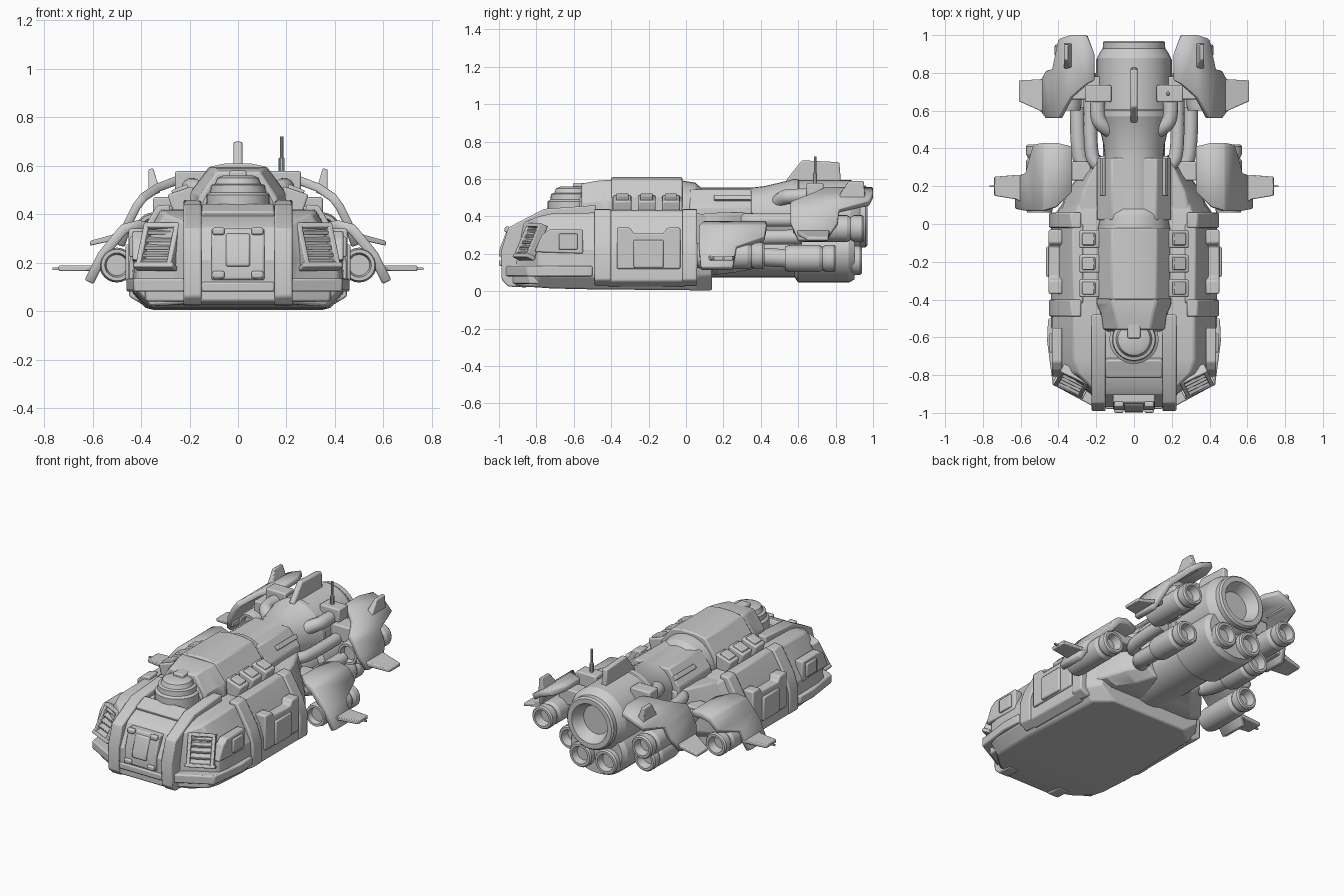
import bpy, bmesh, math
from mathutils import Vector, Euler

if "Cube" in bpy.data.objects:
    bpy.data.objects.remove(bpy.data.objects["Cube"], do_unlink=True)

GREY = (0.6, 0.6, 0.6, 1)
mat = bpy.data.materials.new("light grey")
mat.use_nodes = True
mat.diffuse_color = GREY
mat.node_tree.nodes["Principled BSDF"].inputs["Base Color"].default_value = GREY
meshes = []


def finish(name, bm, bevel=0.0, mirror=False):
    bmesh.ops.recalc_face_normals(bm, faces=bm.faces)
    me = bpy.data.meshes.new(name)
    bm.to_mesh(me)
    bm.free()
    me.materials.append(mat)
    ob = bpy.data.objects.new(name, me)
    bpy.context.collection.objects.link(ob)
    if bevel:
        m = ob.modifiers.new("Bevel", "BEVEL")
        m.width, m.segments, m.limit_method = bevel, 2, "ANGLE"
        m.angle_limit = math.radians(35)
    if mirror:
        ob.modifiers.new("Mirror", "MIRROR")
    meshes.append(ob)
    return ob


def skin(name, rings, bevel=0.0, mirror=False):
    """Closed rings of points joined in order and capped."""
    bm = bmesh.new()
    vs = [[bm.verts.new(p) for p in r] for r in rings]
    n = len(vs[0])
    for a, b in zip(vs, vs[1:]):
        for i in range(n):
            bm.faces.new((a[i], a[(i + 1) % n], b[(i + 1) % n], b[i]))
    bm.faces.new(vs[0])
    bm.faces.new(vs[-1])
    return finish(name, bm, bevel, mirror)


def extrude(name, axis, pts, a, b, bevel=0.008, mirror=False):
    """Polygon in the plane across the axis, pushed from a to b."""
    put = {"x": lambda p, t: (t, p[0], p[1]), "y": lambda p, t: (p[0], t, p[1]),
           "z": lambda p, t: (p[0], p[1], t)}[axis]
    return skin(name, [[put(p, t) for p in pts] for t in (a, b)], bevel, mirror)


def lathe(name, c, prof, axis="y", sz=1, n=32, mirror=False):
    """Rings (position, radius) about an axis through c."""
    rings = []
    for t, r in prof:
        ring = []
        for i in range(n):
            u, v = r * math.cos(math.tau * i / n), r * sz * math.sin(math.tau * i / n)
            ring.append((c[0] + u, t, c[1] + v) if axis == "y" else (c[0] + u, c[1] + v, t))
        rings.append(ring)
    return skin(name, rings, 0, mirror)


def box(name, c, size, rot=(0, 0, 0), bevel=0.008, mirror=False):
    bm = bmesh.new()
    bmesh.ops.create_cube(bm, size=1)
    e = Euler([math.radians(a) for a in rot])
    for v in bm.verts:
        q = Vector([k * s for k, s in zip(v.co, size)])
        q.rotate(e)
        v.co = q + Vector(c)
    return finish(name, bm, bevel, mirror)


def loft(name, rows, bevel=0.01):
    """Rows: y, floor half width, floor z, half width, low z, mid z, roof half width, roof z."""
    rings = []
    for y, wb, zb, w, zl, zm, wt, zt in rows:
        half = [(wb, zb), (w, zl), (w * 0.98, zm), (wt, zt)]
        rings.append([(x, y, z) for x, z in half] + [(-x, y, z) for x, z in half[::-1]])
    return skin(name, rings, bevel)


def plate(name, stations, thick):
    """Folded wing skin through stations x, z, y front, y back."""
    bm = bmesh.new()
    vs = [(bm.verts.new((x, a, z)), bm.verts.new((x, b, z))) for x, z, a, b in stations]
    for p, q in zip(vs, vs[1:]):
        bm.faces.new((p[0], p[1], q[1], q[0]))
    ob = finish(name, bm)
    m = ob.modifiers.new("Solidify", "SOLIDIFY")
    m.thickness, m.offset, m.use_even_offset = thick, 0, True
    m = ob.modifiers.new("Bevel", "BEVEL")
    m.width, m.limit_method = 0.006, "ANGLE"
    ob.modifiers.new("Mirror", "MIRROR")


def pipes(name, pts, r):
    cu = bpy.data.curves.new(name, "CURVE")
    cu.dimensions, cu.bevel_depth, cu.bevel_resolution = "3D", r, 5
    cu.use_fill_caps = True
    for s in (1, -1):
        sp = cu.splines.new("NURBS")
        sp.points.add(len(pts) - 1)
        for p, (x, y, z) in zip(sp.points, pts):
            p.co = (s * x, y, z, 1)
        sp.order_u, sp.use_endpoint_u = 3, True
    cu.materials.append(mat)
    bpy.context.collection.objects.link(bpy.data.objects.new(name, cu))


def thruster(name, c, y0, y1, r):
    """Pair of pods with a recessed intake and a stepped, hollow nozzle."""
    lathe(name, c, [(y0 + .03, r * .6), (y0, r * .7), (y0, r * .9), (y0 + .03, r),
                    (y1 - .09, r), (y1 - .07, r * .85), (y1 - .05, r), (y1 - .01, r),
                    (y1, r * .9), (y1, r * .7), (y1 - .05, r * .55)], n=24, mirror=True)


# Hull
loft("hull", [(-.97, .17, .04, .20, .10, .15, .18, .21), (-.90, .24, .03, .23, .09, .2, .2, .345),
              (-.87, .29, .025, .27, .09, .22, .22, .365), (-.79, .36, .02, .42, .09, .22, .30, .40),
              (-.72, .37, .015, .435, .08, .22, .32, .415),
              (-.5, .38, .01, .44, .08, .22, .32, .42), (.05, .36, .005, .42, .08, .22, .31, .42),
              (.14, .26, .005, .36, .08, .22, .28, .40)])
loft("rear_shoulders", [(.04, .3, .09, .40, .12, .25, .3, .41), (.17, .28, .09, .36, .12, .25, .27, .42),
                        (.26, .2, .1, .29, .15, .25, .23, .42), (.36, .14, .12, .2, .17, .25, .18, .42)])
skirt = [(.2, -.975), (.43, -.85), (.46, -.62), (.455, -.5), (.3, -.5), (.2, -.8)]
extrude("skirt", "z", skirt, .08, .135, mirror=True)
skirt_lip = [(.2, -.94), (.38, -.84), (.4, -.6), (.3, -.5), (.2, -.8)]
extrude("skirt_lip", "z", skirt_lip, .04, .09, mirror=True)

# Nose frame and hatch
extrude("nose_rib", "x", [(-.85, .02), (-.95, .025), (-.985, .06), (-.99, .21), (-.95, .34), (-.76, .44),
                          (-.48, .46), (-.48, .4), (-.72, .36), (-.85, .2)], .15, .225, mirror=True)
extrude("nose_hatch", "x", [(-.9, .12), (-.985, .13), (-.985, .22), (-.945, .34), (-.85, .34)], -.11, .11)
extrude("hatch_panel", "x", [(-.9, .18), (-1, .185), (-.995, .23), (-.96, .32), (-.88, .32)], -.05, .05)
for z, y in ((.15, -.985), (.33, -.955)):
    box("hatch_hinge", (.08, y, z), (.05, .03, .03), mirror=True)
box("nose_sill", (0, -.955, .1), (.3, .05, .04))
box("brow", (0, -.76, .405), (.3, .1, .05), (20, 0, 0))

# Headlamp louvres and side windows
TILT = (-25, 0, 26)
LAMP = Vector((.325, -.832, .265))
for name, u, v, w, h in (("lamp_top", 0, .09, .16, .022), ("lamp_base", 0, -.09, .18, .022),
                         ("lamp_edge", .07, 0, .022, .2), ("lamp_edge", -.07, 0, .022, .2)):
    off = Vector((u, 0, v))
    off.rotate(Euler([math.radians(a) for a in TILT]))
    box(name, LAMP + off, (w, .05, h), TILT, .005, True)
for i in range(-2, 3):
    box("lamp_slat", LAMP + Vector((-.006 * i, .015 * i, .031 * i)), (.13, .04, .015), (15, 0, 26), .003, True)
extrude("side_window", "x", [(-.81, .21), (-.55, .2), (-.55, .33), (-.73, .33), (-.77, .3)], .38, .435, mirror=True)
box("window_pane", (.432, -.63, .265), (.03, .1, .085), bevel=.006, mirror=True)

# Side doors
ARCH = [(.28, .4), (.28, .44), (.335, .435), (.42, .29), (.45, .2), (.45, .06), (.4, .03), (.3, .06)]
for a, b in ((-.49, -.4), (-.02, .06)):
    extrude("door_arch", "y", ARCH, a, b, mirror=True)
extrude("door_wall", "y", [(x - .01, z - .006) for x, z in ARCH], -.42, 0, mirror=True)
extrude("door", "x", [(-.37, .12), (-.03, .12), (-.03, .34), (-.1, .34), (-.12, .31), (-.28, .31),
                      (-.3, .34), (-.37, .34)], .38, .452, mirror=True)
box("door_panel", (.44, -.2, .2), (.05, .16, .15), mirror=True)

# Spine, roof canopy and turret
lathe("spine", (0, .4), [(-.57, .14), (-.55, .165), (-.4, .195), (-.04, .195), (.05, .18), (.08, .155),
                         (.36, .155), (.42, .162), (.56, .195), (.57, .2), (.6, .2), (.605, .195),
                         (.88, .195), (.91, .18), (.93, .165), (.96, .165), (.97, .155), (.97, .125), (.9, .09)])
extrude("roof_canopy", "y", [(-.195, .4), (-.19, .5), (-.12, .595), (-.05, .61), (.05, .61), (.12, .595),
                             (.19, .5), (.195, .4)], -.4, -.02)
loft("deck_collar", [(-.56, .16, .36, .165, .4, .47, .09, .575), (-.48, .17, .36, .175, .4, .48, .1, .59),
                     (-.42, .195, .36, .2, .4, .49, .115, .595), (-.39, .195, .36, .2, .4, .49, .115, .595)])
extrude("neck_collar", "y", [(-.2, .36), (-.195, .45), (-.12, .545), (.12, .545), (.195, .45), (.2, .36)], .02, .35)
box("neck_slot", (.162, .25, .495), (.03, .2, .03), (0, 52, 0), .005, True)
lathe("turret", (0, -.61), [(.4, .13), (.48, .13), (.49, .115), (.52, .112), (.525, .095), (.55, .085), (.56, .06)], "z")
box("turret_sight", (0, -.55, .55), (.07, .11, .06))
for y in (-.34, -.21, -.08):
    box("roof_vent", (.225, y, .455), (.11, .095, .09), (0, 18, 0), mirror=True)
    box("vent_cap", (.235, y, .49), (.07, .065, .045), (0, 22, 0), .005, True)

# Lower rear body and main thrusters
lathe("lower_body", (0, .21), [(.1, .165), (.58, .165), (.6, .2), (.87, .2), (.9, .18)], sz=.82)
thruster("lower_thruster", (.09, .165), .7, .94, .078)
thruster("side_thruster", (.265, .175), .53, .8, .073)
pipes("lower_pipe", [(.26, .57, .175), (.26, .42, .18), (.24, .32, .2), (.1, .28, .2)], .05)
pipes("outer_pipe", [(.3, .62, .29), (.3, .42, .29), (.27, .28, .28), (.12, .26, .27)], .04)
pipes("inner_pipe", [(.23, .66, .38), (.235, .4, .38), (.2, .3, .38), (.1, .26, .38)], .036)
pipes("top_pipe", [(.19, .68, .51), (.2, .57, .51), (.16, .51, .5), (.1, .48, .46)], .04)

# Top fin, pipe blocks and antenna
extrude("top_fin", "x", [(.53, .56), (.54, .6), (.62, .7), (.82, .69), (.83, .56)], -.018, .018)
box("pipe_block", (.19, .69, .535), (.14, .09, .085), mirror=True)
lathe("antenna", (.18, .69), [(.55, .012), (.63, .012), (.635, .007), (.72, .007)], "z", n=10)

# Front wings
plate("front_wing", [(.33, .34, .17, .41), (.41, .355, .09, .43), (.47, .34, .07, .43), (.52, .28, .07, .42),
                     (.56, .23, .07, .27), (.615, .12, .08, .25)], .04)
extrude("front_fin", "z", [(.55, .08), (.62, .13), (.74, .15), (.74, .25), (.62, .26), (.55, .26)], .165, .188, .005, True)
box("fin_needle", (.75, .2, .175), (.03, .01, .01), bevel=0, mirror=True)
box("front_wing_arm", (.33, .28, .31), (.2, .1, .06), mirror=True)
thruster("front_pod", (.5, .19), .06, .42, .072)

# Rear wings
plate("rear_wing", [(.21, .54, .76, .9), (.25, .54, .74, 1), (.33, .51, .67, 1), (.39, .47, .56, .98),
                    (.42, .43, .56, .82), (.455, .36, .56, .81), (.485, .27, .6, .75)], .035)
skin("rear_fin", [[(.43, .57, .34), (.43, .77, .34), (.43, .77, .31), (.43, .57, .31)],
                  [(.61, .65, .29), (.61, .76, .29), (.61, .76, .27), (.61, .65, .27)]], .005, True)
skin("raised_fin", [[(.32, .8, .49), (.37, .8, .47), (.37, .96, .47), (.32, .96, .49)],
                    [(.35, .87, .59), (.37, .87, .585), (.37, .95, .585), (.35, .95, .59)]], .005, True)
box("rear_wing_arm", (.25, .72, .42), (.2, .12, .1), mirror=True)
thruster("rear_pod", (.35, .335), .6, .95, .072)

# Shading
bpy.ops.object.select_all(action="DESELECT")
for ob in meshes:
    ob.select_set(True)
bpy.context.view_layer.objects.active = meshes[0]
bpy.ops.object.shade_smooth_by_angle(angle=math.radians(24))
